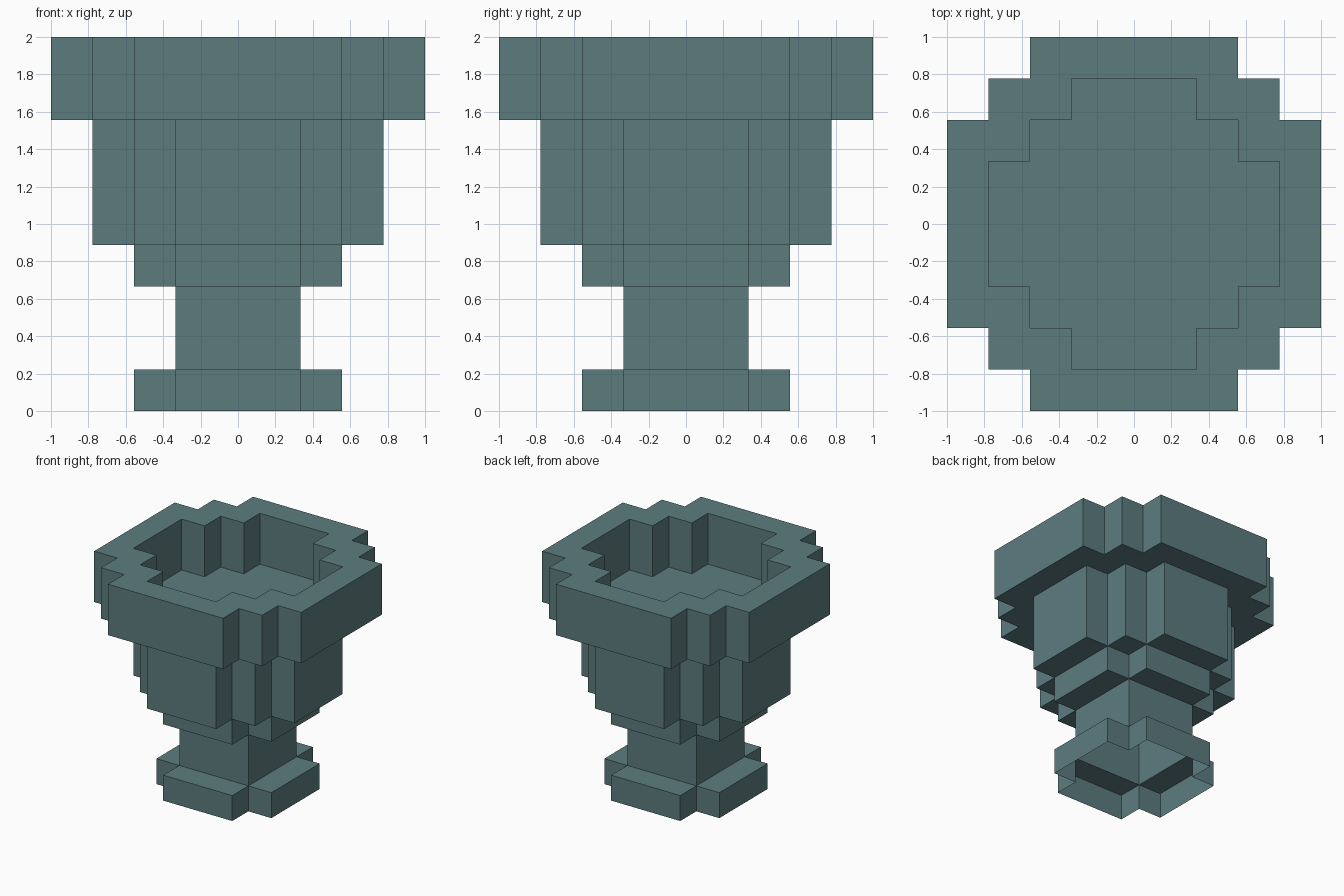
import bpy
import bmesh

if "Cube" in bpy.data.objects:
    bpy.data.objects.remove(bpy.data.objects["Cube"])

U = 1 / 9  # half of one block

mat = bpy.data.materials.new("grey_teal")
mat.diffuse_color = (0.108, 0.202, 0.213, 1)
mat.use_nodes = True
mat.node_tree.nodes["Principled BSDF"].inputs["Base Color"].default_value = mat.diffuse_color

# Stepped outlines: five corner points of one quarter (repeats are merged)
SQUARE = [(3, 3)] * 5
CROSS = [(5, 3), (5, 3), (3, 3), (3, 5), (3, 5)]
ROUND = [(7, 3), (5, 3), (5, 5), (3, 5), (3, 7)]
WIDE = [(9, 5), (7, 5), (7, 7), (5, 7), (5, 9)]


def ring(quarter, z):
    """Turn the quarter outline four times into a closed loop at height z."""
    pts, q = [], quarter
    for _ in range(4):
        pts += [(x, y, z) for x, y in q]
        q = [(-y, x) for x, y in q]
    return pts


def loft(name, sections, close_end=False):
    """Join successive outlines with flat faces, leaving out collapsed ones."""
    bm = bmesh.new()
    verts = {}

    def face(points):
        points = list(dict.fromkeys(points))
        if len(points) < 3:
            return
        for p in points:
            if p not in verts:
                verts[p] = bm.verts.new([c * U for c in p])
        bm.faces.new([verts[p] for p in points])

    rings = [ring(q, z) for q, z in sections]
    for a, b in zip(rings, rings[1:]):
        for i in range(len(a)):
            j = (i + 1) % len(a)
            face([a[i], a[j], b[j], b[i]])
    if close_end:
        face(rings[-1])
    mesh = bpy.data.meshes.new(name)
    bm.to_mesh(mesh)
    bm.free()
    mesh.materials.append(mat)
    obj = bpy.data.objects.new(name, mesh)
    bpy.context.collection.objects.link(obj)


# Foot, open underneath
loft("foot", [(CROSS, 0), (CROSS, 2), (SQUARE, 2)])
# Hollow square stem
loft("stem", [(SQUARE, 2), (SQUARE, 6)])
# Cup widening in two steps
loft("cup", [(SQUARE, 6), (CROSS, 6), (CROSS, 8), (ROUND, 8), (ROUND, 14)])
# Overhanging rim with the recess and its floor
loft("rim", [(ROUND, 14), (WIDE, 14), (WIDE, 18), (ROUND, 18)])
loft("recess", [(ROUND, 18), (ROUND, 14)], close_end=True)
